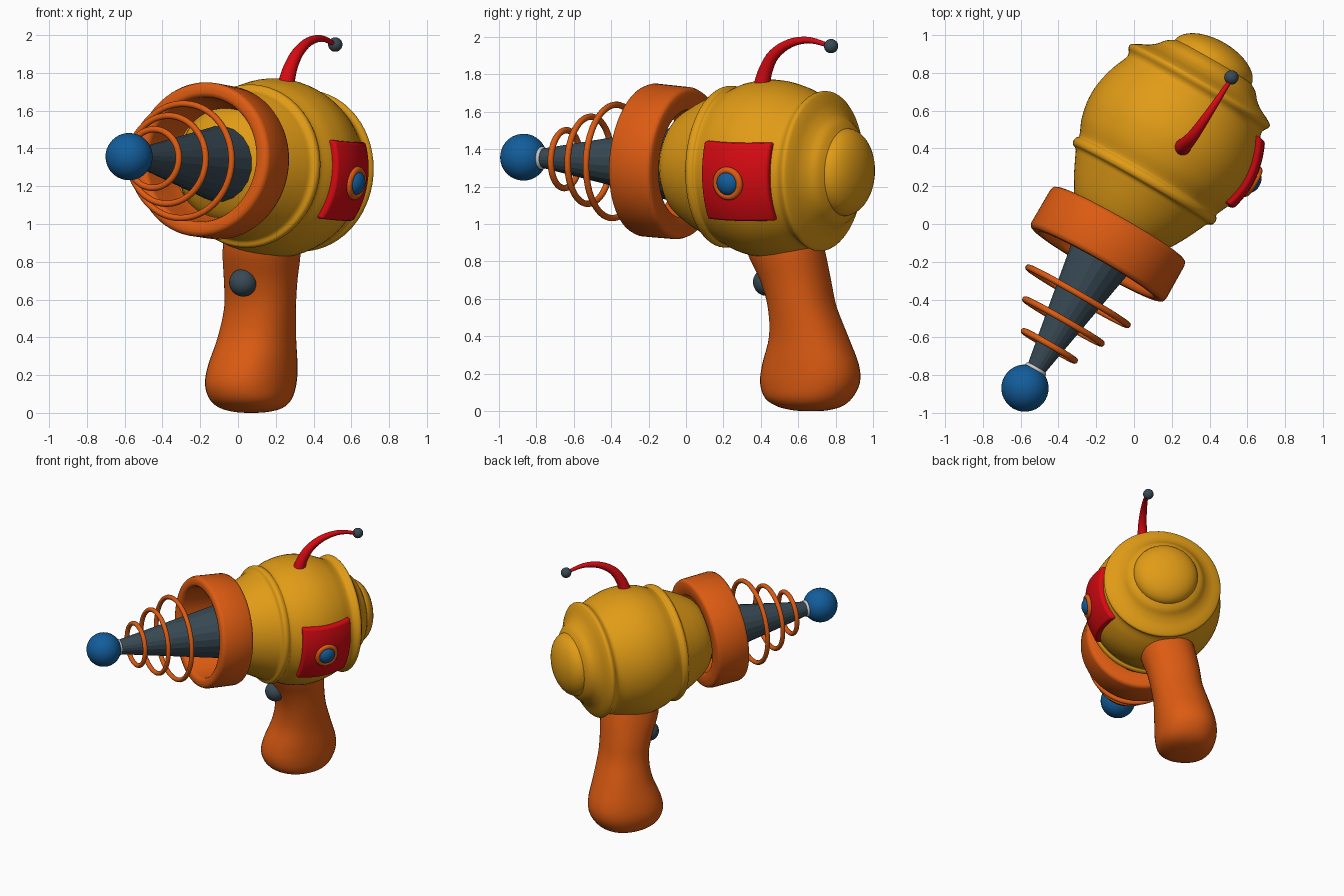
import bpy, bmesh, math
from mathutils import Matrix, Vector

if "Cube" in bpy.data.objects:
    bpy.data.objects.remove(bpy.data.objects["Cube"])

# gun frame: local +y runs to the back, +x to the right side, +z up
FRAME = (Matrix.Translation((-0.057, 0.032, 1.315)) @ Matrix.Rotation(math.radians(-30), 4, 'Z')
         @ Matrix.Rotation(math.radians(-2.3), 4, 'X') @ Matrix.Rotation(math.radians(9), 4, 'Y'))


def material(name, rgb):
    m = bpy.data.materials.new(name)
    m.diffuse_color = (*rgb, 1)
    m.use_nodes = True
    m.node_tree.nodes["Principled BSDF"].inputs["Base Color"].default_value = m.diffuse_color
    return m


YELLOW = material("yellow", (0.75, 0.33, 0.008))
ORANGE = material("orange", (0.72, 0.105, 0.006))
RED = material("red", (0.68, 0.003, 0.006))
BLUE = material("blue", (0.006, 0.11, 0.33))
SLATE = material("slate", (0.04, 0.068, 0.09))
WHITE = material("white", (0.75, 0.75, 0.75))


def finish(bm, name, mat, matrix=FRAME, angle=40):
    bmesh.ops.remove_doubles(bm, verts=bm.verts, dist=1e-5)
    bmesh.ops.recalc_face_normals(bm, faces=bm.faces)
    me = bpy.data.meshes.new(name)
    bm.to_mesh(me)
    bm.free()
    ob = bpy.data.objects.new(name, me)
    bpy.context.collection.objects.link(ob)
    me.materials.append(mat)
    ob.matrix_world = matrix
    if angle:
        bpy.ops.object.select_all(action='DESELECT')
        ob.select_set(True)
        bpy.context.view_layer.objects.active = ob
        bpy.ops.object.shade_smooth_by_angle(angle=math.radians(angle))
    return ob


def bridge(bm, rings, close=False):
    n = len(rings[0])
    pairs = list(zip(rings, rings[1:])) + ([(rings[-1], rings[0])] if close else [])
    for a, b in pairs:
        for i in range(n):
            j = (i + 1) % n
            bm.faces.new((a[i], a[j], b[j], b[i]))


def smooth_path(pts, steps=4):
    # Catmull-Rom interpolation of tuples
    pts = [Vector(p) for p in pts]
    out = []
    for i in range(len(pts) - 1):
        p0, p1, p2, p3 = pts[max(i - 1, 0)], pts[i], pts[i + 1], pts[min(i + 2, len(pts) - 1)]
        for k in range(steps):
            t = k / steps
            out.append(0.5 * (2 * p1 + (p2 - p0) * t + (2 * p0 - 5 * p1 + 4 * p2 - p3) * t * t
                              + (3 * p1 - p0 - 3 * p2 + p3) * t ** 3))
    return out + [pts[-1]]


def lathe(name, profile, mat, segs=64, close=False, matrix=FRAME, angle=40):
    # profile of (y, radius) turned about local y
    bm = bmesh.new()
    rings = [[bm.verts.new((r * math.cos(2 * math.pi * i / segs), y, r * math.sin(2 * math.pi * i / segs)))
              for i in range(segs)] for y, r in profile]
    bridge(bm, rings, close)
    if not close:
        bm.faces.new(rings[0])
        bm.faces.new(rings[-1])
    return finish(bm, name, mat, matrix, angle)


def torus(name, y, major, minor, mat, matrix=FRAME):
    prof = [(y + minor * math.sin(a), major + minor * math.cos(a))
            for a in (2 * math.pi * k / 12 for k in range(12))]
    return lathe(name, prof, mat, close=True, matrix=matrix, angle=80)


def ball(name, centre, radius, mat, matrix=FRAME, scale=(1, 1, 1)):
    bm = bmesh.new()
    bmesh.ops.create_uvsphere(bm, u_segments=32, v_segments=20, radius=radius)
    bmesh.ops.scale(bm, vec=scale, verts=bm.verts)
    return finish(bm, name, mat, matrix @ Matrix.Translation(centre), 80)


# barrel-shaped body with two raised ribs
body_profile = smooth_path([
    (-.10, .18), (-.04, .27), (.05, .33), (.15, .38), (.19, .40), (.205, .425), (.225, .433), (.245, .428),
    (.265, .42), (.35, .455), (.46, .475), (.56, .47), (.66, .445), (.74, .412), (.77, .411), (.795, .426),
    (.815, .425), (.835, .395), (.86, .345), (.89, .305), (.93, .27), (.96, .22)])
lathe("body", body_profile, YELLOW, angle=60)

# domed button on the back
dome = [(.92, .235), (.945, .235)] + [(.945 + .125 * math.sin(a), .235 * math.cos(a))
                                      for a in (math.pi / 2 * k / 10 for k in range(1, 10))]
lathe("rear_dome", dome + [(1.07, .004)], YELLOW, angle=60)

# orange muzzle shroud, pitched a little more than the body
shroud_frame = Matrix.Translation((0, 0, .012)) @ FRAME @ Matrix.Translation((0, -.16, 0)) \
    @ Matrix.Rotation(math.radians(-2.5), 4, 'X')
lathe("muzzle_shroud", [(-.10, .41), (-.12, .402), (-.127, .385), (-.127, .355), (-.12, .338), (-.10, .33),
                        (.05, .32), (.12, .29), (.127, .30), (.127, .385), (.12, .40), (.10, .408)],
      ORANGE, close=True, matrix=shroud_frame, angle=50)

# emitter cone, collar and tip ball
lathe("emitter_cone", [(-.93, .05), (-.03, .212)], SLATE, segs=20, angle=0)
torus("tip_collar", -.925, .05, .012, WHITE)
ball("tip_ball", (0, -1.04, 0), .125, BLUE)

# coil rings
for i, (y, outer) in enumerate([(-.479, .32), (-.633, .25), (-.782, .172)]):
    torus(f"coil_ring_{i + 1}", y, outer - .017, .017, ORANGE)


# curved red side panel following the body
def body_radius(y):
    for a, b in zip(body_profile, body_profile[1:]):
        if a[0] <= y <= b[0]:
            return a[1] + (b[1] - a[1]) * (y - a[0]) / (b[0] - a[0])


bm = bmesh.new()
N = 12
layers = []
for off in (-.03, .03):
    grid = []
    for i in range(N + 1):
        y = .335 + .39 * i / N
        r = body_radius(y) + off
        grid.append([bm.verts.new((math.sqrt(r * r - z * z), y, z))
                     for z in (-.21 + .42 * j / N for j in range(N + 1))])
    layers.append(grid)
    for i in range(N):
        for j in range(N):
            bm.faces.new((grid[i][j], grid[i + 1][j], grid[i + 1][j + 1], grid[i][j + 1]))
rims = [[g[i][0] for i in range(N)] + [g[N][j] for j in range(N)]
        + [g[i][N] for i in range(N, 0, -1)] + [g[0][j] for j in range(N, 0, -1)] for g in layers]
bridge(bm, rims)
panel = finish(bm, "side_panel", RED)
bev = panel.modifiers.new("bevel", 'BEVEL')
bev.width, bev.segments = .012, 3

# round button and its bezel on the panel
button_frame = FRAME @ Matrix.Translation((.5, .51, 0)) @ Matrix.Rotation(math.radians(90), 4, 'Z')
torus("button_bezel", 0, .071, .019, ORANGE, button_frame)
ball("side_button", (.5, .51, 0), .064, BLUE, scale=(.7, 1, 1))

# handle: (x, y, z, half depth, half width), lofted and turned with the gun
handle = smooth_path([
    (.13, .50, 1.00, .20, .19), (.125, .535, .85, .205, .20), (.12, .585, .70, .182, .192),
    (.117, .62, .56, .176, .188), (.10, .655, .40, .208, .20), (.078, .665, .25, .262, .218),
    (.067, .662, .15, .272, .22), (.067, .655, .07, .235, .20), (.07, .66, .025, .17, .155),
    (.07, .665, .005, .09, .085), (.07, .665, .0, .02, .02)])
bm = bmesh.new()
rings = []
for x, y, z, a, b in handle:
    ring = []
    for k in range(40):
        c, s = math.cos(2 * math.pi * k / 40), math.sin(2 * math.pi * k / 40)
        u, v = (math.copysign(abs(w) ** .9, w) for w in (c, s))
        ring.append(bm.verts.new((x + .5 * a * u + .866 * b * v, y + .866 * a * u - .5 * b * v, max(z, 0))))
    rings.append(ring)
bridge(bm, rings)
bm.faces.new(rings[0])
bm.faces.new(rings[-1])
finish(bm, "handle", ORANGE, Matrix(), 60)
ball("trigger", (.027, .432, .69), .074, SLATE, Matrix())

# tapered curved antenna with ball tip
path = smooth_path([(.255, .405, 1.74, .045), (.275, .425, 1.82, .038), (.315, .47, 1.905, .031),
                    (.375, .555, 1.965, .024), (.445, .66, 1.982, .017), (.515, .77, 1.95, .011)])
bm = bmesh.new()
rings = []
side = Vector((.82, -.57, 0)).normalized()
for i, p in enumerate(path):
    tan = (path[min(i + 1, len(path) - 1)] - path[max(i - 1, 0)]).to_3d().normalized()
    u = (side - tan * side.dot(tan)).normalized()
    v = tan.cross(u)
    rings.append([bm.verts.new(p.to_3d() + p[3] * (u * math.cos(a) + v * math.sin(a)))
                  for a in (2 * math.pi * k / 16 for k in range(16))])
bridge(bm, rings)
bm.faces.new(rings[0])
bm.faces.new(rings[-1])
finish(bm, "antenna", RED, Matrix(), 60)
ball("antenna_tip", (.515, .775, 1.95), .038, SLATE, Matrix())
